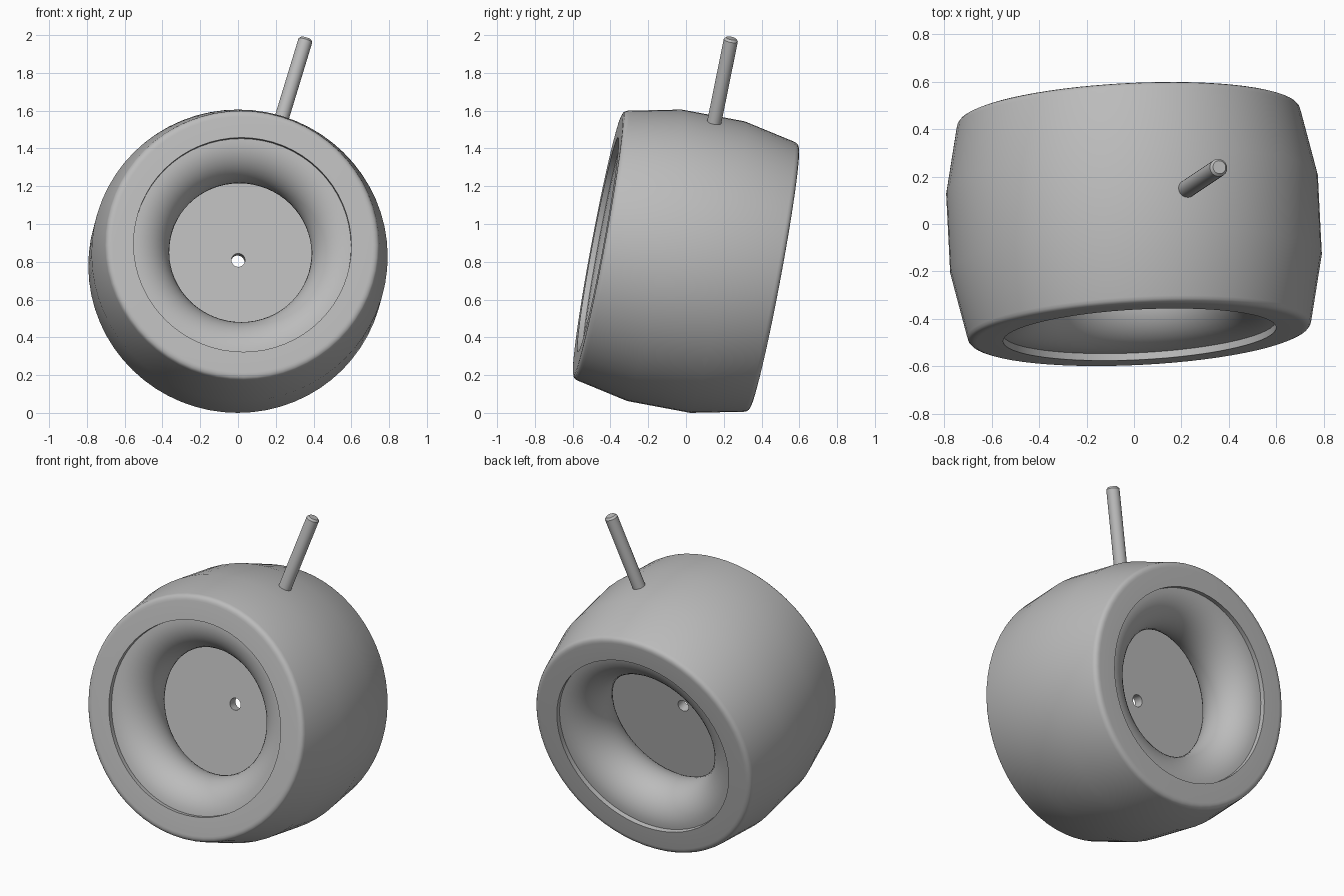
import bpy, bmesh, math
from mathutils import Vector, Matrix

if "Cube" in bpy.data.objects:
    bpy.data.objects.remove(bpy.data.objects["Cube"])

CENTRE = Vector((0, 0, 0.803))
AXLE = Vector((0.05, -0.982, 0.184)).normalized()
SPOKE = Vector((0.286, 0.19, 0.937))
SPOKE = (SPOKE - AXLE * SPOKE.dot(AXLE)).normalized()

grey = bpy.data.materials.new("plain grey")
grey.use_nodes = True
grey.diffuse_color = (0.5, 0.5, 0.5, 1)
grey.node_tree.nodes["Principled BSDF"].inputs["Base Color"].default_value = (0.5, 0.5, 0.5, 1)


def revolve(name, profile, direction, steps, closed=True):
    """Spin (radius, height) points about z, then turn z to the direction."""
    bm = bmesh.new()
    verts = [bm.verts.new((r, 0, h)) for r, h in profile]
    pairs = list(zip(verts, verts[1:]))
    if closed:
        pairs.append((verts[-1], verts[0]))
    edges = [bm.edges.new(p) for p in pairs]
    bmesh.ops.spin(bm, geom=verts + edges, axis=(0, 0, 1), cent=(0, 0, 0),
                   angle=math.tau, steps=steps, use_merge=False)
    bmesh.ops.remove_doubles(bm, verts=bm.verts, dist=0.0001)
    bmesh.ops.recalc_face_normals(bm, faces=bm.faces)
    mesh = bpy.data.meshes.new(name)
    bm.to_mesh(mesh)
    bm.free()
    mesh.materials.append(grey)
    ob = bpy.data.objects.new(name, mesh)
    bpy.context.collection.objects.link(ob)
    turn = direction.to_track_quat('Z', 'Y').to_matrix().to_4x4()
    ob.matrix_world = Matrix.Translation(CENTRE) @ turn
    bpy.ops.object.select_all(action='DESELECT')
    ob.select_set(True)
    bpy.context.view_layer.objects.active = ob
    bpy.ops.object.shade_smooth_by_angle(angle=math.radians(32))
    return ob


# Barrel-shaped tyre with softened rims and a straight bore
BORE = 0.577
half = [(BORE, 0.475), (0.69, 0.475), (0.702, 0.474), (0.715, 0.469),
        (0.723, 0.46), (0.727, 0.448), (0.785, 0.17)]
revolve("tyre", half + [(r, -h) for r, h in reversed(half)], AXLE, 64)

# Rounded ring inside each end of the bore
TUBE, RING_HEIGHT = 0.2, 0.245
ring = [(BORE - TUBE * math.sin(a), RING_HEIGHT + TUBE * math.cos(a))
        for a in (math.pi * i / 20 for i in range(21))]
for name, side in (("front_ring", AXLE), ("back_ring", -AXLE)):
    revolve(name, [(BORE + 0.03, ring[0][1])] + ring + [(BORE + 0.03, ring[-1][1])], side, 64)

# Thin hub disc with an axle hole
HOLE, THICK = 0.036, 0.03
revolve("hub_disc", [(HOLE, THICK), (BORE + 0.02, THICK),
                     (BORE + 0.02, -THICK), (HOLE, -THICK)], AXLE, 32)

# Slim valve stem standing out from the tread
ROD, TIP = 0.038, 1.257
revolve("valve_stem", [(0, 0.7), (ROD, 0.7), (ROD, TIP - 0.012),
                       (ROD - 0.01, TIP), (0, TIP)], SPOKE, 24, closed=False)
